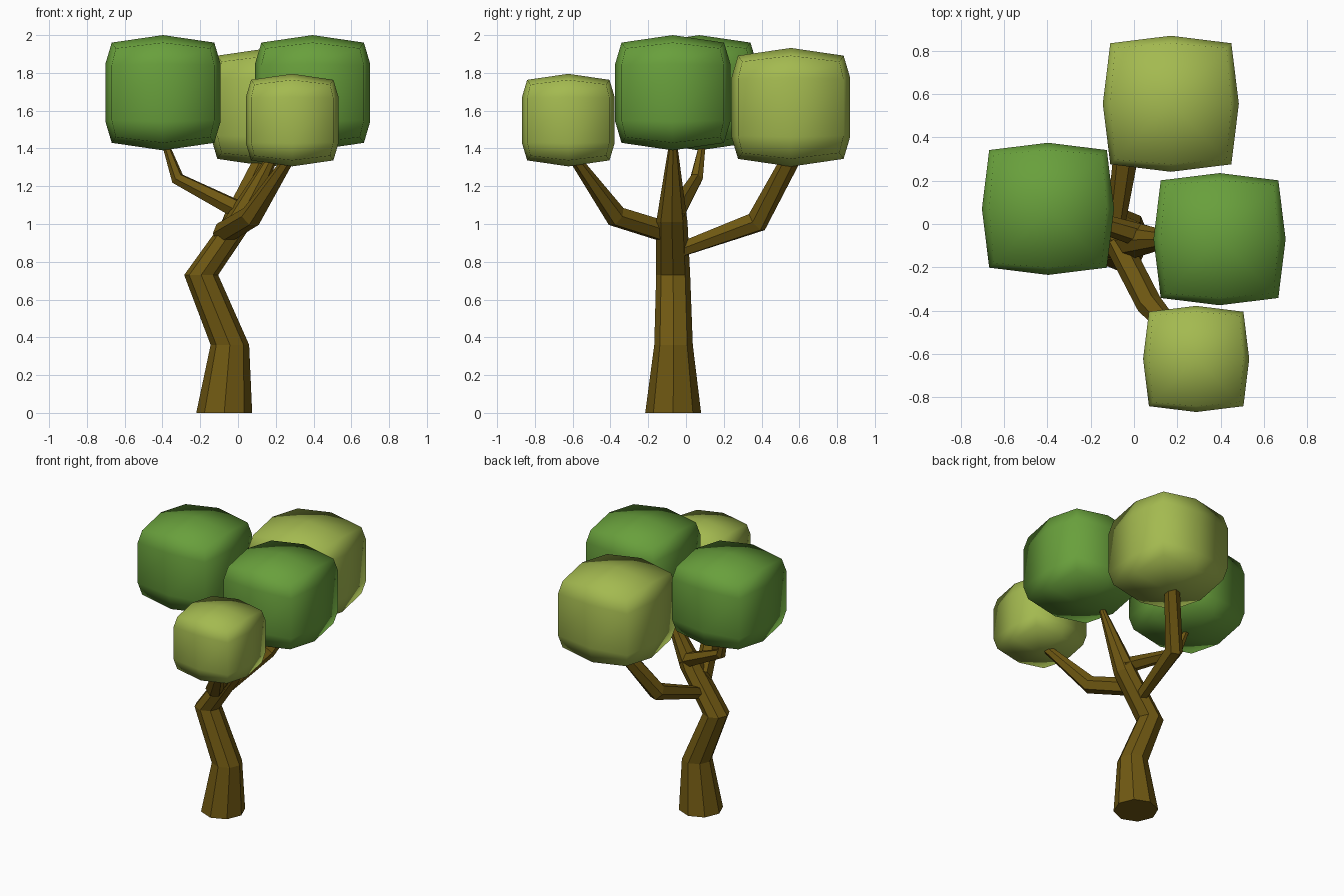
import bpy, bmesh, math
from mathutils import Vector

if "Cube" in bpy.data.objects:
    bpy.data.objects.remove(bpy.data.objects["Cube"])


def material(name, rgb):
    m = bpy.data.materials.new(name)
    m.diffuse_color = (*rgb, 1)
    m.use_nodes = True
    m.node_tree.nodes["Principled BSDF"].inputs["Base Color"].default_value = m.diffuse_color
    return m


BARK = material("bark", (0.16, 0.098, 0.006))
DARK = material("dark_leaves", (0.14, 0.35, 0.045))
LIGHT = material("light_leaves", (0.37, 0.49, 0.08))


def finish(bm, name, mat, smooth=False):
    bmesh.ops.recalc_face_normals(bm, faces=bm.faces)
    for f in bm.faces:
        f.smooth = smooth
    me = bpy.data.meshes.new(name)
    bm.to_mesh(me)
    bm.free()
    me.materials.append(mat)
    ob = bpy.data.objects.new(name, me)
    bpy.context.collection.objects.link(ob)
    return ob


def limb(name, path, sides, level=False):
    """Faceted tube through (x, y, z, radius) points; level keeps rings horizontal."""
    pts = [Vector(p[:3]) for p in path]
    bm = bmesh.new()
    rings = []
    for i, p in enumerate(pts):
        d_in = (p - pts[max(i - 1, 0)]).normalized()
        d_out = (pts[min(i + 1, len(pts) - 1)] - p).normalized()
        t = Vector((0, 0, 1)) if level else (d_in + d_out).normalized()
        u = Vector((1, 0, 0)) if level else t.cross(Vector((0, 0, 1))).normalized()
        v = t.cross(u)
        ring = []
        for k in range(sides):
            a = 2 * math.pi * k / sides
            ring.append(bm.verts.new(p + path[i][3] * (u * math.cos(a) + v * math.sin(a))))
        rings.append(ring)
    for a, b in zip(rings, rings[1:]):
        for k in range(sides):
            n = (k + 1) % sides
            bm.faces.new((a[k], a[n], b[n], b[k]))
    bm.faces.new(rings[0])
    bm.faces.new(rings[-1])
    return finish(bm, name, BARK)


def leaf_clump(name, center, r, mat):
    """Puffed cube: four square rings of eight points, capped by two poles."""
    c = Vector(center)
    bm = bmesh.new()
    grid = [(1, 0), (1, 1), (0, 1), (-1, 1), (-1, 0), (-1, -1), (0, -1), (1, -1)]
    # mid-side reach, corner reach, mid-side height, corner height
    levels = [(0.89, 0.82, -0.87, -0.77), (1, 0.89, -0.5, -0.48),
              (1, 0.89, 0.5, 0.48), (0.89, 0.82, 0.87, 0.77)]
    rings = []
    for sm, sc, zm, zc in levels:
        ring = []
        for x, y in grid:
            s, z = (sc, zc) if x and y else (sm, zm)
            ring.append(bm.verts.new(c + r * Vector((x * s, y * s, z))))
        rings.append(ring)
    for a, b in zip(rings, rings[1:]):
        for k in range(8):
            n = (k + 1) % 8
            bm.faces.new((a[k], a[n], b[n], b[k]))
    for ring, z in ((rings[0], -1), (rings[-1], 1)):
        pole = bm.verts.new(c + Vector((0, 0, z * r)))
        for k in range(0, 8, 2):
            bm.faces.new((pole, ring[k], ring[k + 1], ring[(k + 2) % 8]))
    return finish(bm, name, mat, smooth=True)


# Crooked trunk
limb("trunk", [(-0.073, -0.068, 0, 0.148), (-0.043, -0.066, 0.36, 0.102),
               (-0.195, -0.068, 0.73, 0.09), (0.0, -0.075, 1.01, 0.083),
               (0.23, -0.068, 1.45, 0.018)], 8, level=True)

# Branches
limb("front_branch", [(-0.08, -0.08, 0.95, 0.06), (0.07, -0.37, 1.04, 0.06),
                      (0.28, -0.60, 1.36, 0.028)], 6)
limb("back_branch", [(-0.09, -0.04, 0.86, 0.042), (-0.03, 0.375, 1.01, 0.062),
                     (0.15, 0.57, 1.37, 0.05)], 6)
limb("left_branch", [(0.05, -0.06, 1.05, 0.055), (-0.32, 0.055, 1.24, 0.036),
                     (-0.39, 0.09, 1.44, 0.017)], 6)

# Leaf clumps
leaf_clump("left_leaves", (-0.397, 0.07, 1.695), 0.305, DARK)
leaf_clump("right_leaves", (0.395, -0.07, 1.695), 0.305, DARK)
leaf_clump("back_leaves", (0.17, 0.555, 1.618), 0.314, LIGHT)
leaf_clump("front_leaves", (0.287, -0.623, 1.55), 0.245, LIGHT)
